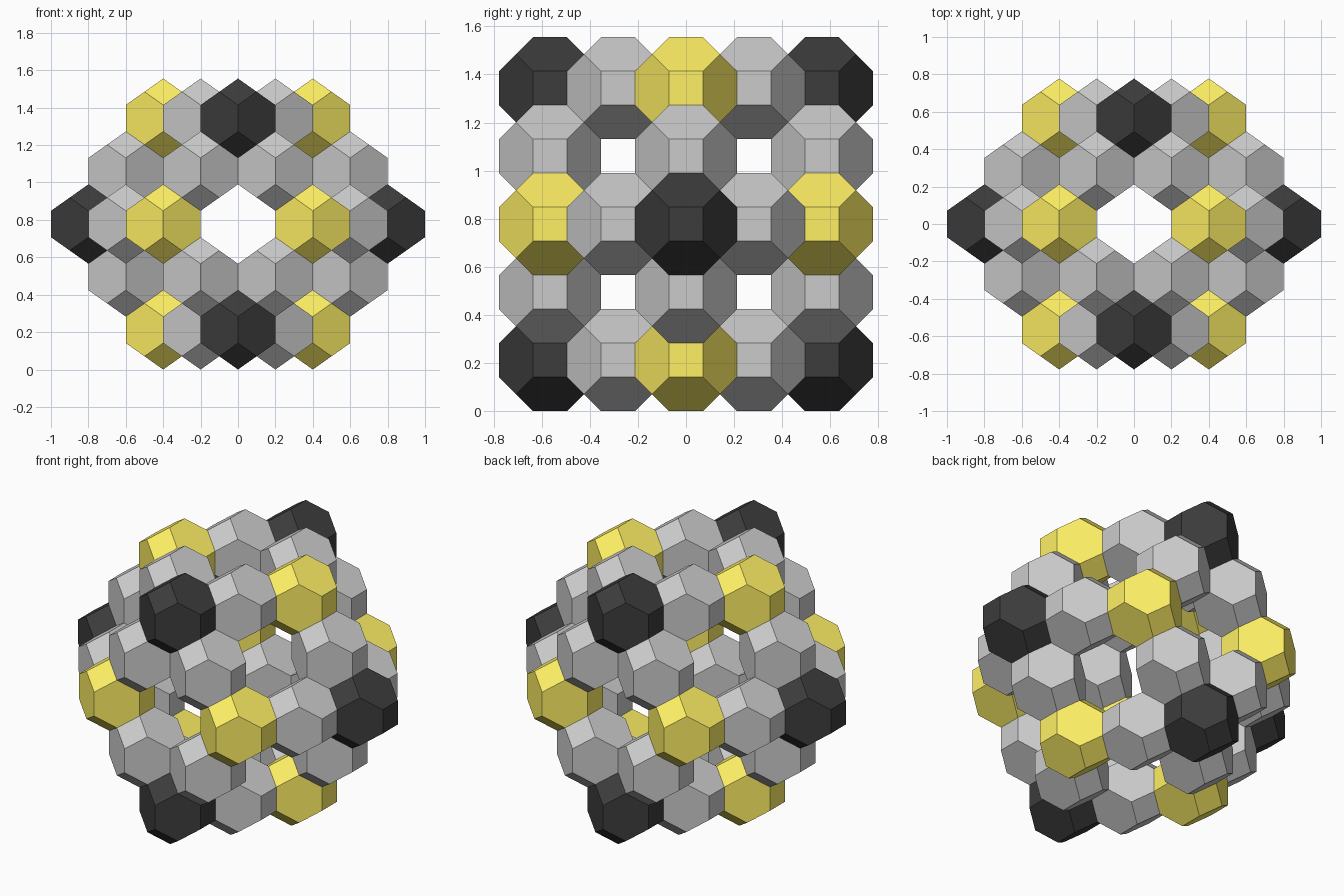
import bpy, bmesh, math
from itertools import permutations, product
from mathutils import Matrix, Vector

if "Cube" in bpy.data.objects:
    bpy.data.objects.remove(bpy.data.objects["Cube"])

S = 0.1                                   # lattice unit
TILT = Matrix.Rotation(math.radians(45), 4, 'X')
CENTRE = Vector((0, 0, 11 / math.sqrt(2) * S))


def signed(triple):
    """All distinct permutations and sign changes of a triple."""
    return sorted({tuple(s * c for s, c in zip(signs, p))
                   for p in permutations(triple)
                   for signs in product((1, -1), repeat=3)})


def cell_mesh(name, color=None):
    """Truncated octahedron: hull of the permutations of (0, 1, 2)."""
    bm = bmesh.new()
    for p in signed((0, 1, 2)):
        bm.verts.new(TILT @ (Vector(p) * S))
    bmesh.ops.convex_hull(bm, input=bm.verts[:])
    bmesh.ops.dissolve_limit(bm, angle_limit=math.radians(2),
                             verts=bm.verts[:], edges=bm.edges[:])
    bmesh.ops.recalc_face_normals(bm, faces=bm.faces[:])
    me = bpy.data.meshes.new(name)
    bm.to_mesh(me)
    bm.free()
    if color:
        mat = bpy.data.materials.new(name)
        mat.diffuse_color = color
        mat.use_nodes = True
        mat.node_tree.nodes["Principled BSDF"].inputs["Base Color"].default_value = mat.diffuse_color
        me.materials.append(mat)
    return me


def place(name, triple, color=None):
    me = cell_mesh(name, color)
    for i, p in enumerate(signed(triple), 1):
        ob = bpy.data.objects.new(f"{name}_{i}", me)
        ob.location = TILT @ (Vector(p) * S) + CENTRE
        bpy.context.collection.objects.link(ob)


# Rhombic dodecahedron frame: 6 four-way corners, 8 three-way corners, 24 edges
place("four_way_corner_cell", (8, 0, 0), (0.045, 0.045, 0.045, 1))
place("three_way_corner_cell", (4, 4, 4), (1.0, 0.87, 0.13, 1))
place("edge_cell", (6, 2, 2))
